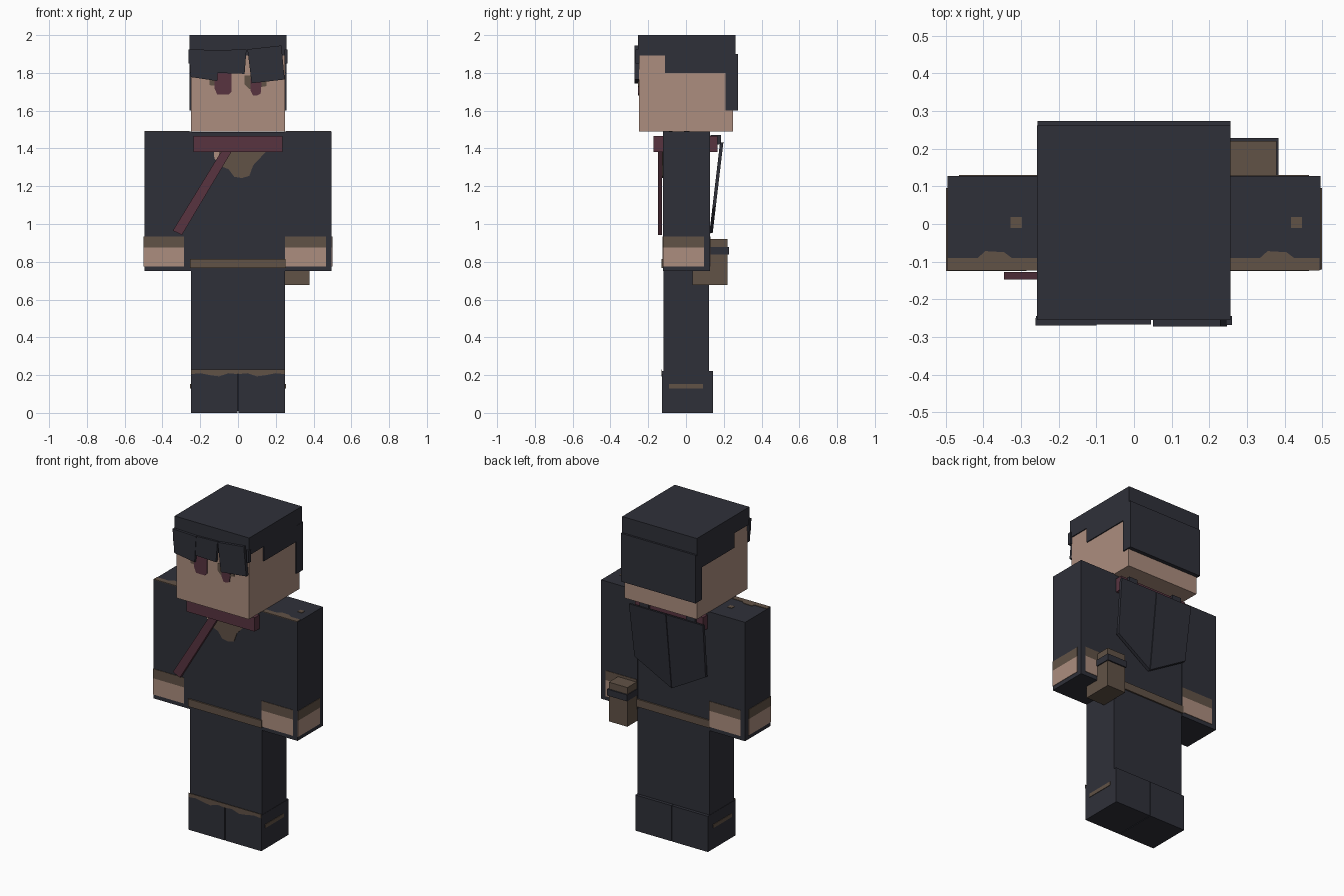
import bpy, bmesh
from mathutils import Vector

if "Cube" in bpy.data.objects:
    bpy.data.objects.remove(bpy.data.objects["Cube"])


def material(name, r, g, b):
    lin = [((c / 255 + 0.055) / 1.055) ** 2.4 for c in (r, g, b)]
    m = bpy.data.materials.new(name)
    m.diffuse_color = (*lin, 1)
    m.use_nodes = True
    m.node_tree.nodes["Principled BSDF"].inputs["Base Color"].default_value = m.diffuse_color
    return m


DARK = material("charcoal cloth", 47, 48, 57)
SKIN = material("skin", 172, 141, 126)
BROWN = material("worn brown", 97, 82, 70)
MAROON = material("maroon", 88, 52, 64)


def finish(name, bm, mat):
    bmesh.ops.recalc_face_normals(bm, faces=bm.faces)
    me = bpy.data.meshes.new(name)
    bm.to_mesh(me)
    bm.free()
    me.materials.append(mat)
    ob = bpy.data.objects.new(name, me)
    bpy.context.collection.objects.link(ob)
    return ob


def box(name, x, y, z, mat):
    """Box from three (min, max) ranges."""
    bm = bmesh.new()
    bmesh.ops.create_cube(bm, size=1)
    for v in bm.verts:
        v.co = [r[0] if c < 0 else r[1] for c, r in zip(v.co, (x, y, z))]
    return finish(name, bm, mat)


def prism(name, pts, push, mat):
    """Flat outline of 3D points extruded along push."""
    bm = bmesh.new()
    face = bm.faces.new([bm.verts.new(p) for p in pts])
    ext = bmesh.ops.extrude_face_region(bm, geom=[face], use_keep_orig=True)
    verts = [g for g in ext["geom"] if isinstance(g, bmesh.types.BMVert)]
    bmesh.ops.translate(bm, verts=verts, vec=Vector(push))
    return finish(name, bm, mat)


def front(name, pts, y, depth, mat):
    """Outline in x, z with its back at y, extruded toward the front."""
    return prism(name, [(x, y, z) for x, z in pts], (0, -depth, 0), mat)


# Torso and legs
box("torso", (-.25, .25), (-.122, .122), (.75, 1.488), DARK)
box("legs", (-.248, .248), (-.12, .122), (.01, .76), DARK)

# Belt round the waist
box("belt", (-.253, .253), (-.131, .131), (.768, .815), BROWN)

# Boots with worn trim
for s in (-1, 1):
    xs = sorted((s * .002, s * .25))
    box("boot", xs, (-.128, .142), (.0, .222), DARK)
    xs = sorted((s * .249, s * .253))
    box("boot_side_scuff", xs, (-.09, .09), (.13, .153), BROWN)
half = [(.25, .23), (.25, .205), (.2, .21), (.15, .2), (.1, .193), (.05, .21)]
trim = half + [(0, .205)] + [(-x, z) for x, z in reversed(half)]
front("boot_trim", trim, -.127, .004, BROWN)

# Arms with bare-hand bands and brown cuffs on the three outer sides
for s in (-1, 1):
    xs = sorted((s * .246, s * .496))
    box("arm", xs, (-.122, .127), (.75, 1.49), DARK)
    fx = (.25, .465) if s > 0 else (-.499, -.285)
    bx = (.25, .465) if s > 0 else (-.465, -.25)
    sx = sorted((s * .495, s * .499))
    for part, z, mat in (("hand", (.775, .876), SKIN), ("cuff", (.876, .935), BROWN)):
        box(part + "_front", fx, (-.125, -.121), z, mat)
        box(part + "_back", bx, (.126, .13), z, mat)
        box(part + "_side", sx, (-.121, .095), z, mat)
    # Shoulder wear
    x0 = .255 if s > 0 else -.495
    edge = [(0, -.123), (.238, -.123), (.238, -.09), (.17, -.09), (.15, -.075),
            (.1, -.072), (.08, -.09), (0, -.09)]
    prism("shoulder_wear", [(x0 + x, y, 1.489) for x, y in edge], (0, 0, .004), BROWN)
    dot = .432 if s > 0 else -.313
    box("shoulder_spot", (dot - .015, dot + .015), (-.01, .018), (1.489, 1.493), BROWN)

# Neckline opening
front("shirt_opening", [(-.1, 1.385), (.15, 1.385), (.08, 1.31), (.06, 1.255), (.02, 1.243),
                        (-.02, 1.25), (-.05, 1.29), (-.1, 1.31)], -.12, .006, BROWN)
front("bare_chest", [(-.128, 1.385), (-.1, 1.385), (-.1, 1.325), (-.125, 1.345)],
      -.12, .006, SKIN)

# Scarf collar and its diagonal tail
box("collar", (-.235, .235), (-.172, .168), (1.38, 1.466), MAROON)
front("sash", [(-.085, 1.39), (-.03, 1.39), (-.297, .942), (-.345, .965)],
      -.128, .02, MAROON)

# Two-panel back cape hanging from the collar, leaning in toward the waist
for s in (-1, 1):
    prism("cape_panel", [(s * .002, .18, 1.43), (s * .255, .18, 1.43),
                         (s * .245, .14, 1.09), (s * .002, .1235, .95)],
          (0, .018, .003), DARK)
    box("cape_clasp", sorted((s * .13, s * .19)), (.13, .185), (1.42, 1.47), DARK)

# Hip pouch with strap
box("pouch", (.25, .378), (.035, .22), (.676, .92), BROWN)
box("pouch_strap", (.246, .384), (.03, .228), (.838, .878), DARK)

# Head
box("head", (-.25, .25), (-.25, .25), (1.49, 1.97), SKIN)

# Hair: crown, side locks and back slab
box("hair_crown", (-.258, .256), (-.255, .262), (1.892, 2.0), DARK)
for s in (-1, 1):
    box("hair_side", sorted((s * .2, s * .256)), (-.11, .255), (1.8, 1.93), DARK)
box("hair_back", (-.257, .257), (.21, .274), (1.6, 1.9), DARK)

# Bangs
front("bang_right", [(-.262, 1.925), (-.25, 1.778), (-.11, 1.757), (-.1, 1.92)],
      -.25, .02, DARK)
front("bang_middle", [(-.115, 1.92), (-.11, 1.80), (.035, 1.795), (.045, 1.925)],
      -.25, .017, DARK)
front("bang_left", [(.05, 1.925), (.23, 1.945), (.247, 1.765), (.072, 1.745)],
      -.25, .022, DARK)
for s in (-1, 1):
    box("temple_lock", sorted((s * .245, s * .261)), (-.268, -.245), (1.85, 1.925), DARK)

# Eyes with brown lids
front("eye", [(-.125, 1.81), (-.035, 1.81), (-.035, 1.70), (-.05, 1.685),
              (-.11, 1.685), (-.125, 1.72)], -.249, .006, MAROON)
front("eye", [(.065, 1.77), (.127, 1.77), (.12, 1.69), (.1, 1.68), (.08, 1.68),
              (.065, 1.71)], -.249, .006, MAROON)
front("eyelid", [(-.15, 1.79), (-.1, 1.79), (-.1, 1.73), (-.15, 1.735)],
      -.249, .004, BROWN)
front("eyelid", [(.035, 1.785), (.15, 1.785), (.15, 1.73), (.06, 1.715), (.035, 1.74)],
      -.249, .004, BROWN)
